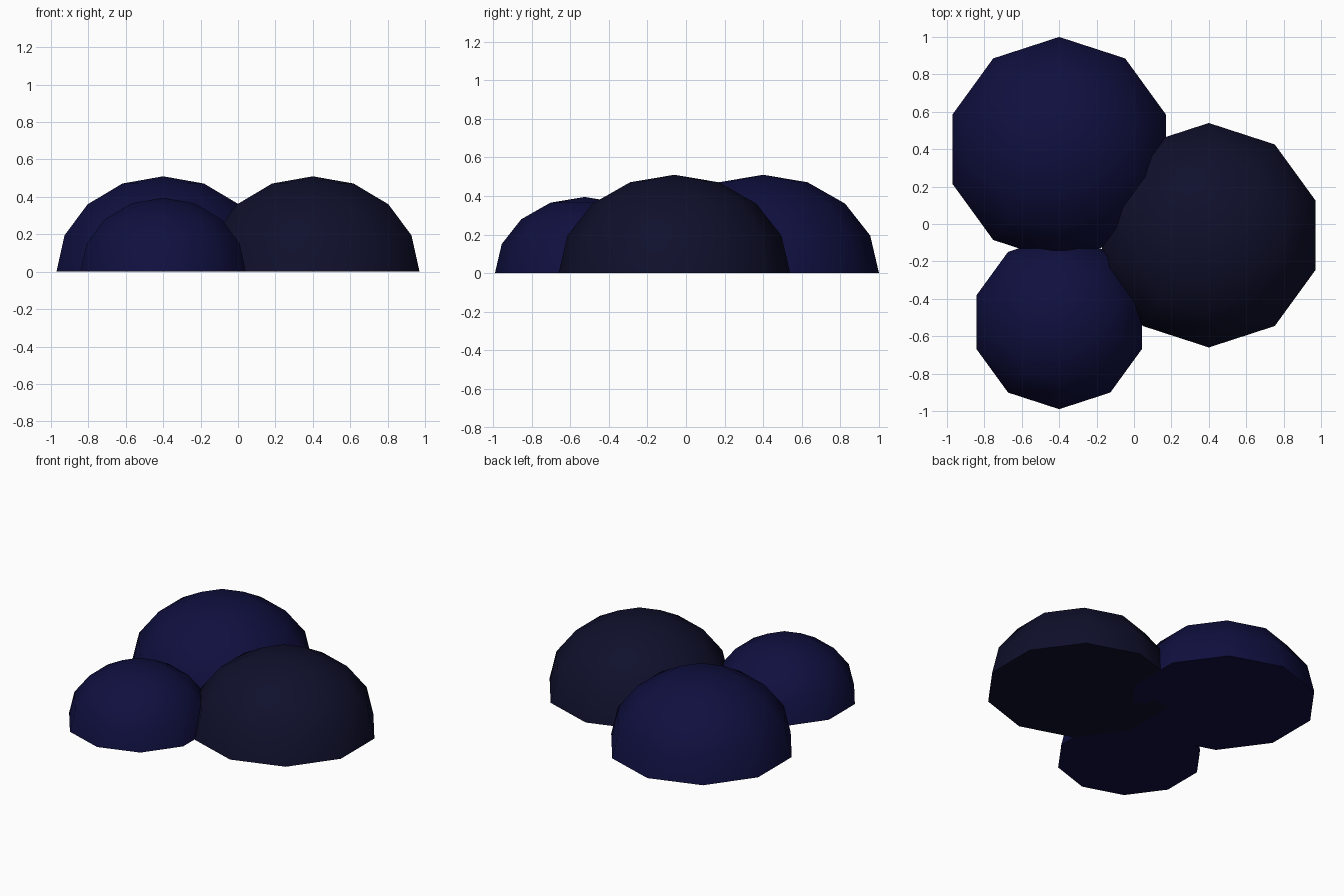
import bpy, bmesh, math

cube = bpy.data.objects.get("Cube")
if cube:
    bpy.data.objects.remove(cube, do_unlink=True)

SQUASH = 0.85


def material(name, colour):
    mat = bpy.data.materials.new(name)
    mat.use_nodes = True
    mat.diffuse_color = colour
    node = next(n for n in mat.node_tree.nodes if n.type == 'BSDF_PRINCIPLED')
    node.inputs["Base Color"].default_value = colour
    return mat


def dome(name, x, y, radius, mat):
    """Ten-sided, flattened half sphere with a closed flat base."""
    bm = bmesh.new()
    bmesh.ops.create_uvsphere(bm, u_segments=10, v_segments=8, radius=radius)
    geom = bm.verts[:] + bm.edges[:] + bm.faces[:]
    bmesh.ops.bisect_plane(bm, geom=geom, dist=1e-5, plane_co=(0, 0, 0),
                           plane_no=(0, 0, 1), clear_inner=True)
    rim = [e for e in bm.edges if e.is_boundary]
    bmesh.ops.contextual_create(bm, geom=rim)
    bmesh.ops.scale(bm, vec=(1, 1, SQUASH), verts=bm.verts[:])
    bmesh.ops.recalc_face_normals(bm, faces=bm.faces[:])
    mesh = bpy.data.meshes.new(name)
    bm.to_mesh(mesh)
    bm.free()
    mesh.materials.append(mat)
    obj = bpy.data.objects.new(name, mesh)
    obj.location = (x, y, 0)
    bpy.context.collection.objects.link(obj)

    # Smooth crown, crisp base rim
    bpy.ops.object.select_all(action='DESELECT')
    obj.select_set(True)
    bpy.context.view_layer.objects.active = obj
    bpy.ops.object.shade_smooth_by_angle(angle=math.radians(50))


navy = material("navy blue", (0.0048, 0.0048, 0.050, 1))
midnight = material("midnight blue", (0.0048, 0.0052, 0.025, 1))

# Three overlapping mounds
dome("back_mound", -0.4, 0.4, 0.6, navy)
dome("side_mound", 0.4, -0.06, 0.6, midnight)
dome("small_front_mound", -0.4, -0.525, 0.465, navy)
